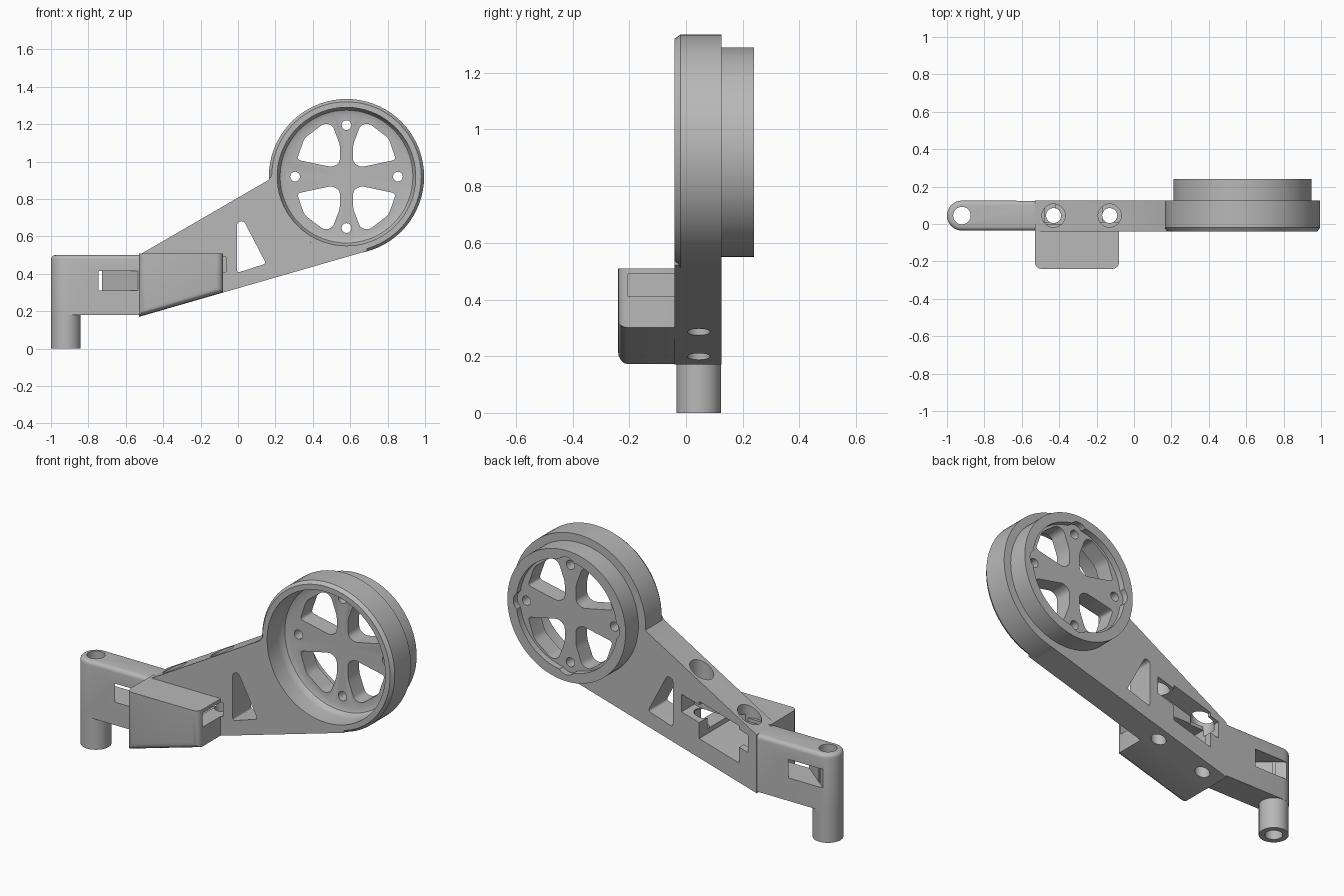
import bpy
import bmesh
from math import sin, cos, tau, radians
from mathutils import Vector

cube = bpy.data.objects.get("Cube")
if cube:
    bpy.data.objects.remove(cube, do_unlink=True)

grey = bpy.data.materials.new("plain_grey")
grey.use_nodes = True
grey.diffuse_color = (0.48, 0.48, 0.48, 1)
grey.node_tree.nodes["Principled BSDF"].inputs["Base Color"].default_value = (0.48, 0.48, 0.48, 1)

HUB = (0.58, 0.92)      # wheel centre in x, z
PIN = (-0.92, 0.045)    # pivot centre in x, y
FRONT, BACK = -0.04, 0.125


def finish(name, bm):
    bmesh.ops.recalc_face_normals(bm, faces=bm.faces)
    mesh = bpy.data.meshes.new(name)
    bm.to_mesh(mesh)
    bm.free()
    mesh.materials.append(grey)
    obj = bpy.data.objects.new(name, mesh)
    bpy.context.collection.objects.link(obj)
    return obj


def prism(name, pts, lo, hi, axis="y", bevel=0, rule=None):
    """Extrude a flat outline along y or z; bevel the edges picked by rule."""
    def put(p, w):
        return (p[0], w, p[1]) if axis == "y" else (p[0], p[1], w)
    bm = bmesh.new()
    base = bm.faces.new([bm.verts.new(put(p, lo)) for p in pts])
    top = bmesh.ops.extrude_face_region(bm, geom=[base])["geom"]
    move = Vector(put((0, 0), hi - lo))
    bmesh.ops.translate(bm, vec=move, verts=[v for v in top if isinstance(v, bmesh.types.BMVert)])
    bmesh.ops.recalc_face_normals(bm, faces=bm.faces)
    if bevel:
        edges = [e for e in bm.edges if rule((e.verts[0].co + e.verts[1].co) / 2)]
        bmesh.ops.bevel(bm, geom=edges, offset=bevel, segments=4, profile=0.5, affect="EDGES")
    return finish(name, bm)


def circle(c, r, n=32):
    return [(c[0] + r * cos(tau * i / n), c[1] + r * sin(tau * i / n)) for i in range(n)]


def rounded(pts, r, n=5):
    """Round every corner of an outline with a quadratic curve."""
    out = []
    for i, p in enumerate(pts):
        p, a, b = Vector(p), Vector(pts[i - 1]), Vector(pts[(i + 1) % len(pts)])
        s, e = p + (a - p).normalized() * r, p + (b - p).normalized() * r
        for k in range(n + 1):
            t = k / n
            out.append(tuple(s * (1 - t) ** 2 + p * 2 * t * (1 - t) + e * t * t))
    return out


def lathe(name, profile, steps=72):
    bm = bmesh.new()
    verts = [bm.verts.new((HUB[0] + r, y, HUB[1])) for r, y in profile]
    edges = [bm.edges.new(pair) for pair in zip(verts, verts[1:])]
    bmesh.ops.spin(bm, geom=verts + edges, cent=(HUB[0], 0, HUB[1]), axis=(0, 1, 0),
                   angle=tau, steps=steps)
    bmesh.ops.remove_doubles(bm, verts=bm.verts, dist=0.0001)
    return finish(name, bm)


def combine(target, tool, operation="DIFFERENCE", keep=False):
    mod = target.modifiers.new("join", "BOOLEAN")
    mod.operation, mod.object, mod.solver = operation, tool, "EXACT"
    bpy.context.view_layer.objects.active = target
    bpy.ops.object.modifier_apply(modifier=mod.name)
    if not keep:
        bpy.data.objects.remove(tool, do_unlink=True)


def low(x):
    """Height of the arm's sloping underside."""
    return 0.17 + 0.287 * (x + 0.53)


# Arm plate, with the rounded nose and pivot post joined on
arm = prism("arm", [(-0.53, 0.17), (0.69, 0.522), (0.69, 0.95), (0.2, 0.97), (0.185, 0.93),
                    (0.16, 0.9), (-0.53, 0.5)], FRONT, BACK)
nose_plan = [(-0.5, -0.035), (-0.5, 0.124)]
nose_plan += [(PIN[0] + 0.08 * cos(a), PIN[1] + 0.08 * sin(a))
              for a in (tau / 4 + tau / 2 * i / 16 for i in range(17))]
nose = prism("nose", nose_plan, 0.18, 0.5, "z", 0.022,
             lambda c: c.z > 0.49 and c.x < -0.501)
combine(arm, nose, "UNION")
combine(arm, prism("post", circle(PIN, 0.079), 0, 0.3, "z"), "UNION")

# Room for the wheel, then the bores
combine(arm, prism("wheel_room", circle(HUB, 0.4, 72), -0.2, 0.3))
combine(arm, prism("pivot_bore", circle(PIN, 0.047), -0.1, 0.7, "z"))
for x, seat in ((-0.43, 0.45), (-0.13, 0.56)):
    combine(arm, prism("bolt_bore", circle((x, 0.045), 0.04), 0.05, 1, "z"))
    combine(arm, prism("bolt_seat", circle((x, 0.045), 0.062), seat, 1, "z"))

# Triangular window and slanted cable window
combine(arm, prism("triangle", rounded([(-0.005, 0.405), (0.15, 0.455), (0.03, 0.685),
                                        (-0.005, 0.675)], 0.017), -0.2, 0.3))
combine(arm, prism("cable_window", [(-0.665, -0.1), (-0.455, -0.1), (-0.82, 0.2), (-1.04, 0.2)],
                   0.31, 0.415, "z"))

# Stepped pocket in the back, running parallel to the underside
steps = [(-0.42, 0.11), (-0.17, 0.11), (-0.17, 0.2), (-0.06, 0.2), (-0.06, 0.3), (-0.17, 0.3),
         (-0.17, 0.32), (-0.42, 0.32), (-0.42, 0.3), (-0.475, 0.3), (-0.475, 0.2), (-0.42, 0.2)]
combine(arm, prism("pocket", [(x, low(x) + h) for x, h in steps], 0.01, 0.3))

# Mount box on the front, hollow and open to the pocket
box = prism("mount_box", [(-0.53, low(-0.53) + 0.002), (-0.08, low(-0.08) + 0.002),
                          (-0.08, 0.51), (-0.53, 0.51)], -0.24, 0, "y", 0.035,
            lambda c: c.y < -0.2 and c.z < 0.5)
cavity = prism("cavity", [(-0.42, low(-0.42) + 0.11), (-0.17, low(-0.17) + 0.11), (-0.17, 0.41),
                          (-0.065, 0.41), (-0.065, 0.49), (-0.475, 0.49), (-0.475, 0.4),
                          (-0.42, 0.4)], -0.205, 0.05)
combine(arm, cavity, keep=True)
combine(box, cavity)

# Wheel cup: open front, raised back boss
wheel = lathe("wheel_cup", [(0, 0.105), (0.335, 0.105), (0.355, 0.097), (0.366, 0.08),
                            (0.37, 0.055), (0.37, FRONT), (0.4, FRONT), (0.415, -0.02),
                            (0.415, BACK), (0.37, BACK), (0.37, 0.24), (0, 0.24)])
combine(wheel, prism("back_recess", circle(HUB, 0.315, 64), 0.205, 0.3))

# Four petal openings and four scalloped screw holes
petal = [(0.035, 0.075), (0.075, 0.05), (0.265, 0.09), (0.225, 0.205), (0.12, 0.285), (0.075, 0.275),
         (0.035, 0.17)]
for sx in (-1, 1):
    for sz in (-1, 1):
        outline = [(HUB[0] + sx * x, HUB[1] + sz * z) for x, z in rounded(petal, 0.022)]
        combine(wheel, prism("petal", outline, -0.2, 0.4))
for i in range(4):
    a = tau * i / 4
    spot = (HUB[0] + 0.275 * cos(a), HUB[1] + 0.275 * sin(a))
    combine(wheel, prism("scallop", circle(spot, 0.058), 0.205, 0.3))
    combine(wheel, prism("screw_hole", circle(spot, 0.026, 24), -0.2, 0.4))

# Smooth the curved walls, keep the corners crisp
for obj in (arm, box, wheel):
    bpy.ops.object.select_all(action="DESELECT")
    obj.select_set(True)
    bpy.context.view_layer.objects.active = obj
    bpy.ops.object.shade_smooth_by_angle(angle=radians(28))
